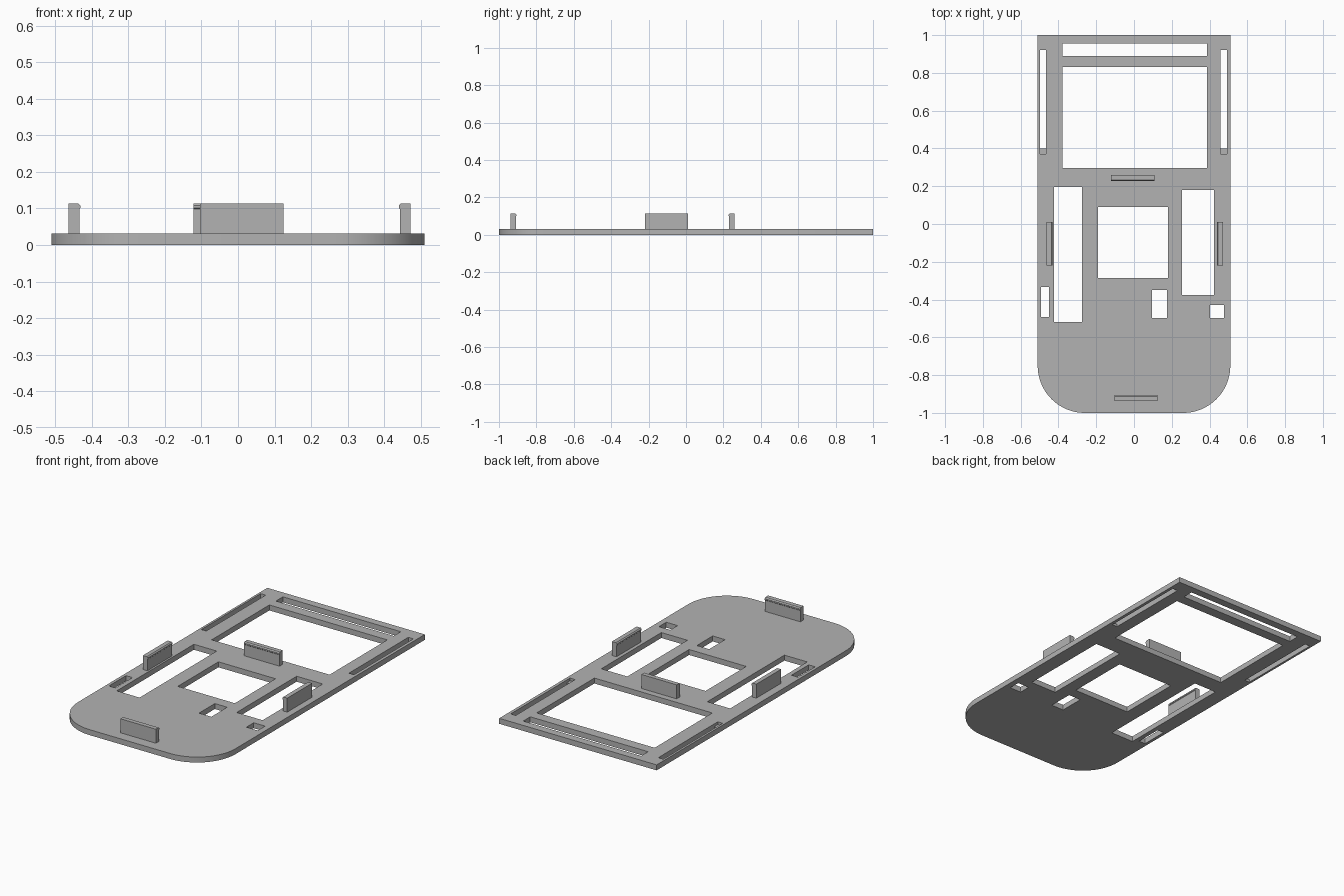
import bpy, bmesh, math
from mathutils import Matrix

if "Cube" in bpy.data.objects:
    bpy.data.objects.remove(bpy.data.objects["Cube"])

T = 0.032          # plate thickness
TOP = 0.114        # top of the clips

grey = bpy.data.materials.new("light grey")
grey.diffuse_color = (0.45, 0.45, 0.45, 1)
grey.use_nodes = True
grey.node_tree.nodes["Principled BSDF"].inputs["Base Color"].default_value = grey.diffuse_color


def finish(name, bm):
    bmesh.ops.remove_doubles(bm, verts=bm.verts, dist=1e-5)
    bmesh.ops.recalc_face_normals(bm, faces=bm.faces)
    me = bpy.data.meshes.new(name)
    bm.to_mesh(me)
    bm.free()
    me.materials.append(grey)
    ob = bpy.data.objects.new(name, me)
    bpy.context.collection.objects.link(ob)
    return ob


def add_loop(curve, pts):
    s = curve.splines.new('POLY')
    s.points.add(len(pts) - 1)
    for p, (x, y) in zip(s.points, pts):
        p.co = (x, y, 0, 1)
    s.use_cyclic_u = True


# Plate outline: square top, rounded bottom corners
W, R, N = 0.51, 0.25, 20
outline = [(W, 1), (-W, 1)]
for cx, start in ((-W + R, math.pi), (W - R, 1.5 * math.pi)):
    for i in range(N + 1):
        a = start + i / N * math.pi / 2
        outline.append((cx + R * math.cos(a), -1 + R + R * math.sin(a)))

# Openings: x0, x1, y0, y1
holes = [
    (-0.378, 0.386, 0.89, 0.955),      # speaker slot
    (-0.378, 0.386, 0.296, 0.83),      # screen window
    (-0.497, -0.465, 0.37, 0.92),      # left slit
    (0.459, 0.492, 0.37, 0.92),        # right slit
    (-0.423, -0.275, -0.518, 0.196),   # left bay
    (-0.19, 0.18, -0.286, 0.09),       # centre window
    (0.254, 0.423, -0.376, 0.18),      # right bay
    (0.095, 0.175, -0.497, -0.35),     # small openings
    (-0.492, -0.45, -0.492, -0.333),
    (0.402, 0.476, -0.497, -0.429),
]

curve = bpy.data.curves.new("plate_outline", 'CURVE')
curve.dimensions = '2D'
curve.fill_mode = 'BOTH'
curve.extrude = T / 2
add_loop(curve, outline)
for x0, x1, y0, y1 in holes:
    add_loop(curve, [(x0, y0), (x0, y1), (x1, y1), (x1, y0)])
tmp = bpy.data.objects.new("plate_outline", curve)
bpy.context.collection.objects.link(tmp)
bpy.context.view_layer.update()
mesh = bpy.data.meshes.new_from_object(
    tmp.evaluated_get(bpy.context.evaluated_depsgraph_get()))
bm = bmesh.new()
bm.from_mesh(mesh)
bmesh.ops.translate(bm, verts=bm.verts, vec=(0, 0, T / 2))
bpy.data.objects.remove(tmp)
bpy.data.meshes.remove(mesh)
plate = finish("plate", bm)
bpy.context.view_layer.objects.active = plate
plate.select_set(True)
bpy.ops.object.shade_smooth_by_angle(angle=math.radians(30))

# Shallow floors at the inner ends of the side slits
for name, x0, x1 in (("left_slit_floor", -0.497, -0.465),
                     ("right_slit_floor", 0.459, 0.492)):
    bm = bmesh.new()
    bmesh.ops.create_cube(bm, size=1, matrix=Matrix.LocRotScale(
        ((x0 + x1) / 2, 0.385, T / 4), None, (x1 - x0, 0.03, T / 2)))
    finish(name, bm)


# Clips: upright tabs with a small rounded lip facing the plate's middle
def clip(name, x, y, turn, length=0.229):
    d = 0.016
    prof = [(-d, T - 0.002), (d - 0.003, T - 0.002), (d - 0.003, 0.098),
            (d, 0.101), (d, 0.108), (d - 0.006, TOP), (-d, TOP)]
    bm = bmesh.new()
    face = bm.faces.new([bm.verts.new((-length / 2, p, z)) for p, z in prof])
    ext = bmesh.ops.extrude_face_region(bm, geom=[face])
    bmesh.ops.translate(bm, vec=(length, 0, 0), verts=[
        v for v in ext["geom"] if isinstance(v, bmesh.types.BMVert)])
    bmesh.ops.transform(bm, verts=bm.verts, matrix=Matrix.Translation((x, y, 0))
                        @ Matrix.Rotation(math.radians(turn), 4, 'Z'))
    finish(name, bm)


clip("bottom_clip", 0.010, -0.922, 0)
clip("top_clip", -0.007, 0.244, 180)
clip("left_clip", -0.447, -0.104, -90)
clip("right_clip", 0.456, -0.104, 90)
